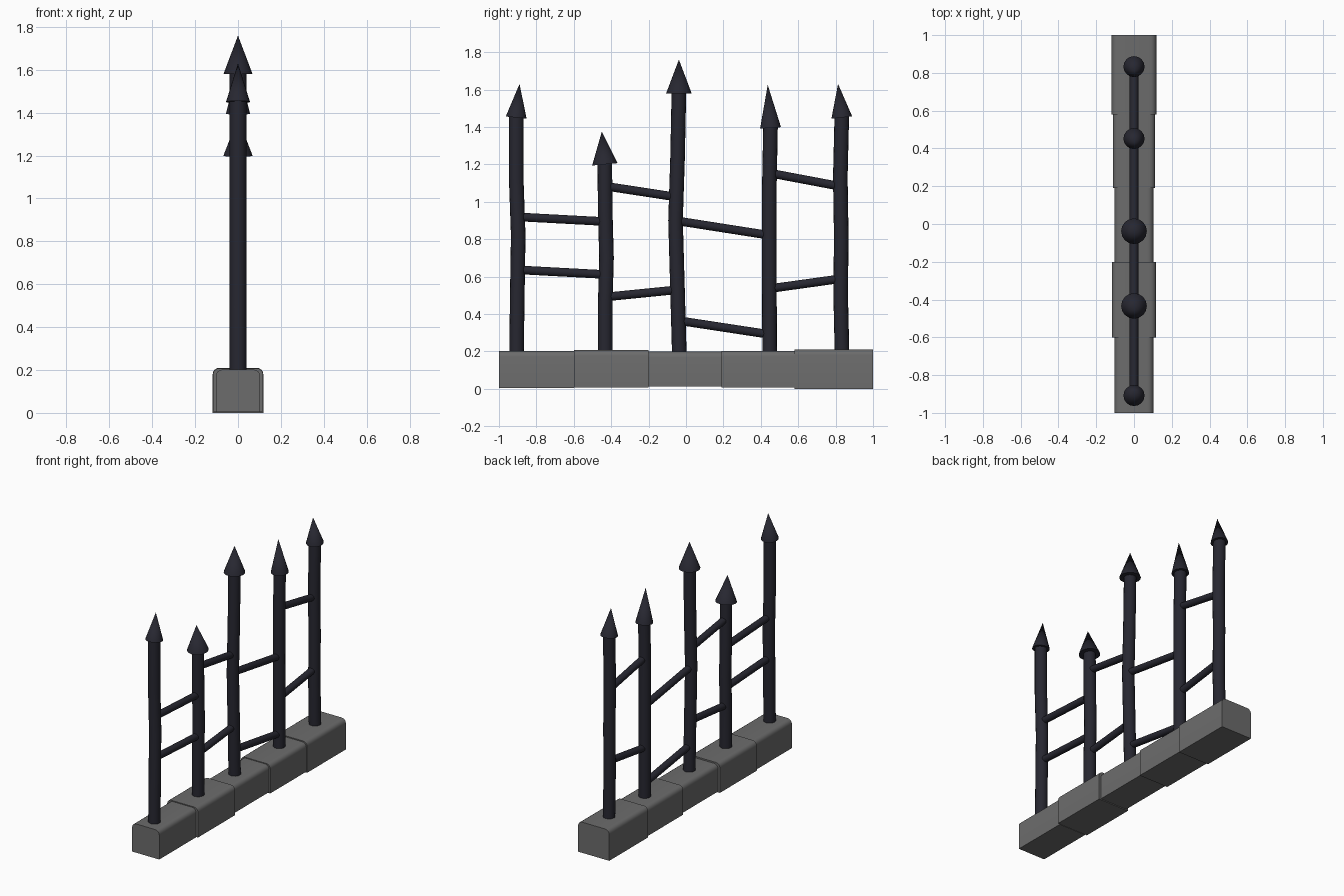
import bpy, bmesh, math
from mathutils import Vector

if "Cube" in bpy.data.objects:
    bpy.data.objects.remove(bpy.data.objects["Cube"])

SIDES = 16


def material(name, color):
    m = bpy.data.materials.new(name)
    m.diffuse_color = color
    m.use_nodes = True
    m.node_tree.nodes["Principled BSDF"].inputs["Base Color"].default_value = m.diffuse_color
    return m


IRON = material("dark_iron", (0.02, 0.02, 0.03, 1))
STONE = material("grey_stone", (0.15, 0.15, 0.15, 1))


def finish(bm, name, mat, smooth=True):
    bmesh.ops.recalc_face_normals(bm, faces=bm.faces)
    me = bpy.data.meshes.new(name)
    bm.to_mesh(me)
    bm.free()
    me.materials.append(mat)
    ob = bpy.data.objects.new(name, me)
    bpy.context.collection.objects.link(ob)
    if smooth:
        bpy.ops.object.select_all(action='DESELECT')
        ob.select_set(True)
        bpy.context.view_layer.objects.active = ob
        bpy.ops.object.shade_smooth_by_angle(angle=math.radians(35))
    return ob


def tube(name, path, radius, flat_rings=False):
    """Round rod through (y, z) points; rings level or square to the path."""
    bm = bmesh.new()
    axis = Vector((0, path[-1][0] - path[0][0], path[-1][1] - path[0][1])).normalized()
    if flat_rings:
        axis = Vector((0, 0, 1))
    u = Vector((1, 0, 0))
    v = axis.cross(u)
    rings = []
    for y, z in path:
        c = Vector((0, y, z))
        rings.append([bm.verts.new(c + radius * (math.cos(a) * u + math.sin(a) * v))
                      for a in (2 * math.pi * i / SIDES for i in range(SIDES))])
    for r, s in zip(rings, rings[1:]):
        for i in range(SIDES):
            j = (i + 1) % SIDES
            bm.faces.new((r[i], r[j], s[j], s[i]))
    bm.faces.new(rings[0])
    bm.faces.new(rings[-1])
    return finish(bm, name, IRON)


def spike(name, base, tip, radius):
    """Tilted cone from base (y, z) to tip (y, z)."""
    b, t = Vector((0, *base)), Vector((0, *tip))
    bm = bmesh.new()
    bmesh.ops.create_cone(bm, cap_ends=True, segments=SIDES, radius1=radius,
                          radius2=0, depth=(t - b).length)
    rot = (t - b).to_track_quat('Z', 'Y').to_matrix()
    bmesh.ops.rotate(bm, verts=bm.verts, matrix=rot)
    bmesh.ops.translate(bm, verts=bm.verts, vec=(b + t) / 2)
    return finish(bm, name, IRON)


def block(name, y0, y1, half, z0, z1, r=0.03):
    """Stone with rounded long top edges, extruded along y."""
    arc = [math.radians(22.5 * i) for i in range(5)]
    right = [(half - r + r * math.cos(a), z1 - r + r * math.sin(a)) for a in arc]
    left = [(-x, z) for x, z in reversed(right)]
    bm = bmesh.new()
    f = bm.faces.new([bm.verts.new((x, y0, z))
                      for x, z in [(half, z0)] + right + left + [(-half, z0)]])
    ext = bmesh.ops.extrude_face_region(bm, geom=[f], use_keep_orig=True)
    bmesh.ops.translate(bm, vec=(0, y1 - y0, 0),
                        verts=[g for g in ext["geom"] if isinstance(g, bmesh.types.BMVert)])
    return finish(bm, name, STONE)


# Stone base
for i, b in enumerate([(-1, -0.6, 0.103, 0.005, 0.202),
                       (-0.6, -0.2, 0.117, 0.007, 0.208),
                       (-0.2, 0.19, 0.103, 0.013, 0.198),
                       (0.19, 0.58, 0.112, 0.006, 0.203),
                       (0.58, 1, 0.118, 0.0, 0.21)]):
    block(f"stone_block_{i + 1}", *b)

# Slightly bent posts: path, then spike base centre, tip and radius
posts = [
    ([(-0.906, 0.195), (-0.902, 0.5), (-0.897, 0.82), (-0.908, 1.13), (-0.908, 1.46)],
     (-0.908, 1.45), (-0.89, 1.63), 0.056),
    ([(-0.432, 0.195), (-0.432, 0.45), (-0.425, 0.7), (-0.432, 0.95), (-0.434, 1.21)],
     (-0.434, 1.2), (-0.45, 1.375), 0.068),
    ([(-0.036, 0.195), (-0.046, 0.55), (-0.056, 0.9), (-0.045, 1.24), (-0.038, 1.59)],
     (-0.038, 1.58), (-0.038, 1.76), 0.068),
    ([(0.447, 0.195), (0.446, 0.5), (0.445, 0.8), (0.446, 1.1), (0.452, 1.41)],
     (0.452, 1.395), (0.437, 1.625), 0.056),
    ([(0.834, 0.195), (0.827, 0.5), (0.83, 0.82), (0.825, 1.13), (0.833, 1.46)],
     (0.833, 1.45), (0.813, 1.63), 0.056),
]
for i, (path, base, tip, r) in enumerate(posts):
    tube(f"post_{i + 1}", path, 0.039, True)
    spike(f"spike_{i + 1}", base, tip, r)

# Crooked cross bars between neighbouring posts
bars = [
    ((-0.88, 0.918), (-0.45, 0.895)), ((-0.88, 0.635), (-0.45, 0.612)),
    ((-0.41, 1.08), (-0.07, 1.028)), ((-0.41, 0.493), (-0.07, 0.527)),
    ((-0.03, 0.895), (0.43, 0.823)), ((-0.03, 0.363), (0.43, 0.293)),
    ((0.465, 1.15), (0.81, 1.085)), ((0.465, 0.538), (0.81, 0.586)),
]
for i, b in enumerate(bars):
    tube(f"cross_bar_{i + 1}", b, 0.023)
